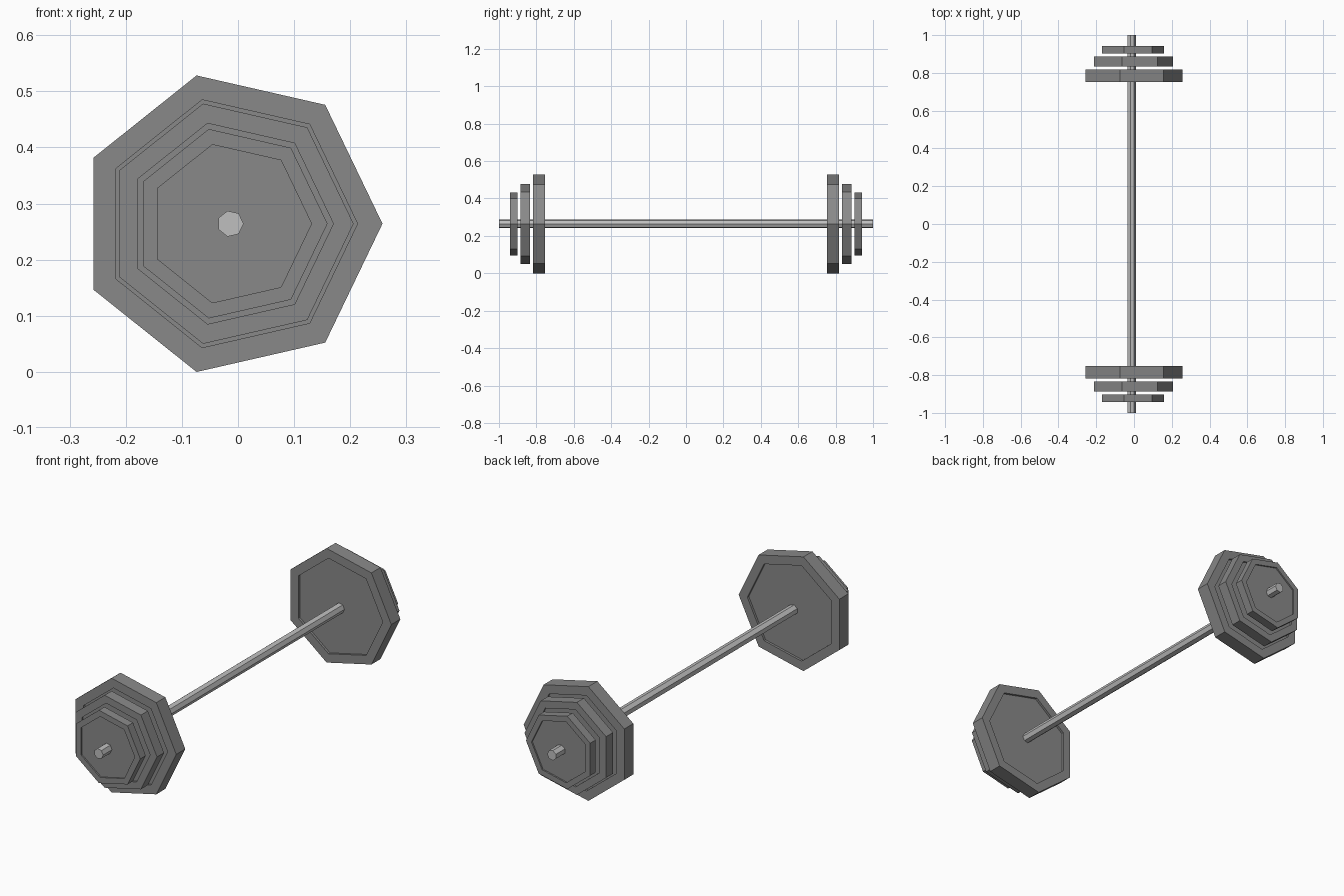
import bpy, bmesh
from math import cos, sin, tau

cube = bpy.data.objects.get("Cube")
if cube:
    bpy.data.objects.remove(cube, do_unlink=True)

SIDES = 7
AXIS_X, AXIS_Z = -0.0135, 0.264


def make_material(name, value):
    mat = bpy.data.materials.new(name)
    mat.use_nodes = True
    color = (value, value, value, 1)
    mat.diffuse_color = color
    mat.node_tree.nodes["Principled BSDF"].inputs["Base Color"].default_value = color
    return mat


def lathe(name, profile, mat):
    """Seven-sided solid about the bar axis from (radius, y) rings, capped at both ends."""
    bm = bmesh.new()
    angles = [tau * i / SIDES for i in range(SIDES)]
    rings = [[bm.verts.new((AXIS_X + r * cos(a), y, AXIS_Z + r * sin(a))) for a in angles]
             for r, y in profile]
    for a, b in zip(rings, rings[1:]):
        for i in range(SIDES):
            j = (i + 1) % SIDES
            bm.faces.new((a[i], a[j], b[j], b[i]))
    bm.faces.new(rings[0])
    bm.faces.new(rings[-1])
    bmesh.ops.recalc_face_normals(bm, faces=bm.faces)
    mesh = bpy.data.meshes.new(name)
    bm.to_mesh(mesh)
    bm.free()
    mesh.materials.append(mat)
    obj = bpy.data.objects.new(name, mesh)
    bpy.context.collection.objects.link(obj)


steel = make_material("light steel", 0.52)
iron = make_material("dark iron", 0.25)

# Long bar
lathe("bar", [(0.0235, -1), (0.0235, 1)], steel)

# Weight plates with a shallow recess on both faces, mirrored to each end
plates = {"large": (0.271, 0.753, 0.819),
          "medium": (0.2195, 0.835, 0.886),
          "small": (0.173, 0.902, 0.942)}
for end, side in (("front", -1), ("back", 1)):
    for size, (radius, inner, outer) in plates.items():
        rim, depth = radius * 0.836, radius * 0.04
        profile = [(rim, inner + depth), (rim, inner), (radius, inner),
                   (radius, outer), (rim, outer), (rim, outer - depth)]
        lathe(f"{end}_{size}_plate", [(r, side * y) for r, y in profile], iron)
